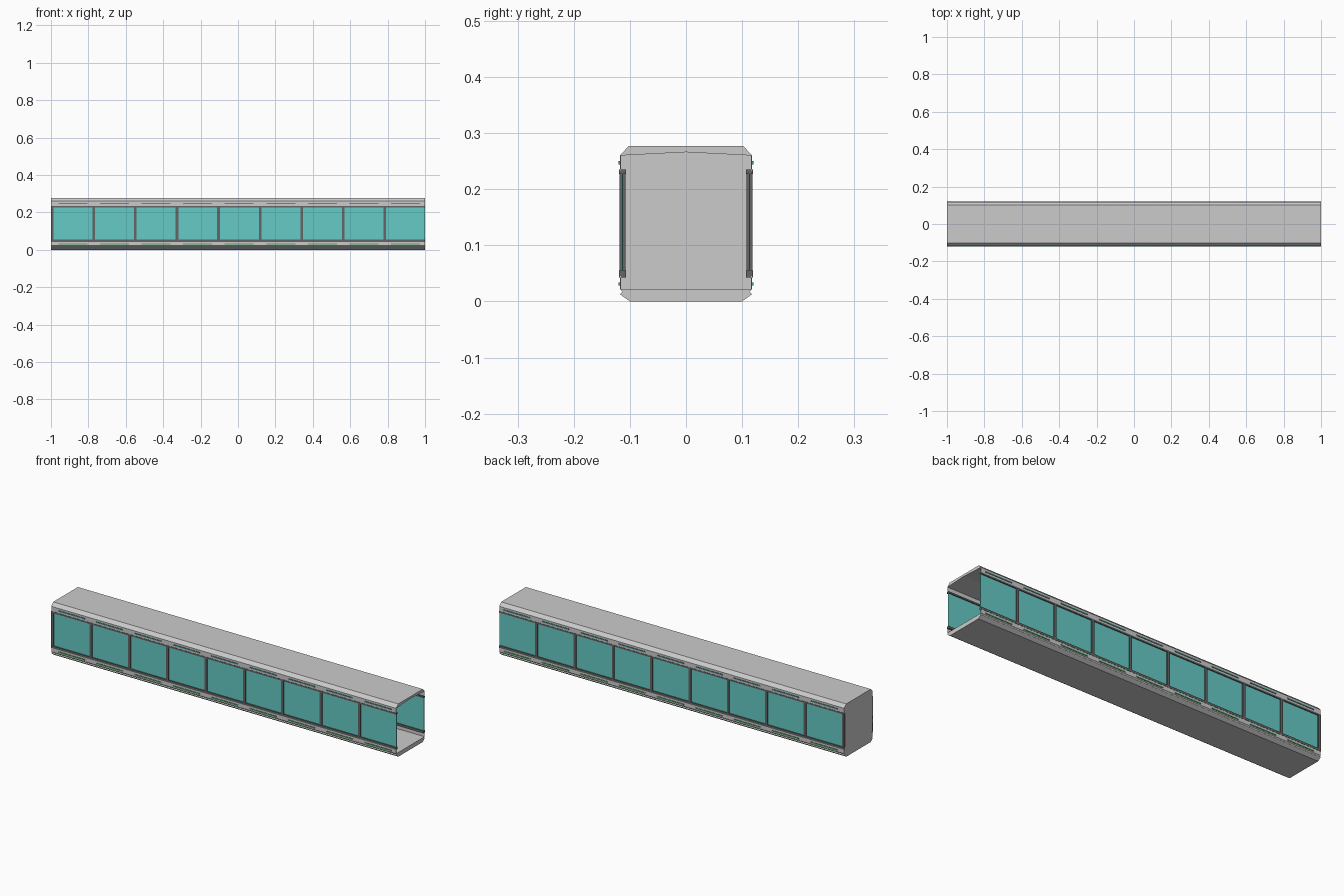
import bpy, bmesh

if "Cube" in bpy.data.objects:
    bpy.data.objects.remove(bpy.data.objects["Cube"])

BAYS = 9
BAY = 2.0 / BAYS
W = 0.118  # half width of the side walls


def material(name, rgb):
    m = bpy.data.materials.new(name)
    m.diffuse_color = (*rgb, 1)
    m.use_nodes = True
    m.node_tree.nodes["Principled BSDF"].inputs["Base Color"].default_value = m.diffuse_color
    return m


glass_mat = material("teal_glass", (0.13, 0.6, 0.56))
frame_mat = material("dark_frame", (0.13, 0.13, 0.13))
upper_mat = material("upper_light", (0.08, 0.3, 0.28))
lower_mat = material("lower_light", (0.08, 0.4, 0.14))


def finish(name, bm, mat=None, mirror=False):
    bmesh.ops.recalc_face_normals(bm, faces=bm.faces)
    me = bpy.data.meshes.new(name)
    bm.to_mesh(me)
    bm.free()
    ob = bpy.data.objects.new(name, me)
    bpy.context.collection.objects.link(ob)
    if mat:
        me.materials.append(mat)
    if mirror:
        ob.modifiers.new("Mirror", "MIRROR").use_axis = (False, True, False)
    return ob


def extrude_profile(name, half, x0, x1):
    """Mirror a half cross-section (y, z) and run it along x as a closed solid."""
    pts = half + [(-y, z) for y, z in reversed(half) if y > 0]
    bm = bmesh.new()
    face = bm.faces.new([bm.verts.new((x0, y, z)) for y, z in pts])
    ext = bmesh.ops.extrude_face_region(bm, geom=[face])["geom"]
    bmesh.ops.translate(bm, vec=(x1 - x0, 0, 0),
                        verts=[v for v in ext if isinstance(v, bmesh.types.BMVert)])
    return finish(name, bm)


def add_box(bm, x, y, z):
    """Box from (min, max) ranges."""
    vs = bmesh.ops.create_cube(bm, size=1)["verts"]
    for v in vs:
        v.co = [r[0] if c < 0 else r[1] for r, c in zip((x, y, z), v.co)]


# Floor slab with bevelled underside and side groove
lower = [(0.1, 0), (W, 0.013), (0.113, 0.017), (W, 0.022)]
extrude_profile("floor", [(0, 0)] + lower + [(0, 0.022)], -1, 1)

# Roof slab with chamfered shoulders and shallow pitched ceiling
upper = [(W, 0.26), (0.102, 0.277)]
extrude_profile("roof", [(0, 0.266)] + upper + [(0, 0.277)], -1, 1)

# Closed end wall
extrude_profile("end_wall", [(0, 0)] + lower + upper + [(0, 0.277)], -1, -0.998)

# Thin side walls below and above the windows
bm = bmesh.new()
add_box(bm, (-1, 1), (W - 0.002, W), (0.022, 0.045))
add_box(bm, (-1, 1), (W - 0.002, W), (0.233, 0.26))
finish("side_walls", bm, mirror=True)

# Window frame: two rails and one post per bay
bm = bmesh.new()
add_box(bm, (-1, 1), (0.107, 0.119), (0.043, 0.055))
add_box(bm, (-1, 1), (0.107, 0.119), (0.227, 0.235))
for i in range(BAYS):
    x = -1 + i * BAY
    add_box(bm, (x, x + 0.014), (0.108, 0.1185), (0.055, 0.227))
finish("window_frame", bm, frame_mat, True)

# Glass panes
bm = bmesh.new()
for i in range(BAYS):
    x = -1 + i * BAY
    add_box(bm, (x + 0.014, x + BAY), (0.112, 0.114), (0.055, 0.227))
finish("glass_panes", bm, glass_mat, True)

# Light strips, one per bay above and below the windows
for name, z, mat in (("upper_lights", 0.247, upper_mat), ("lower_lights", 0.031, lower_mat)):
    bm = bmesh.new()
    for i in range(BAYS):
        x = -1 + i * BAY
        add_box(bm, (x + 0.04, x + 0.195), (W - 0.001, 0.1205), (z - 0.003, z + 0.003))
    finish(name, bm, mat, True)
